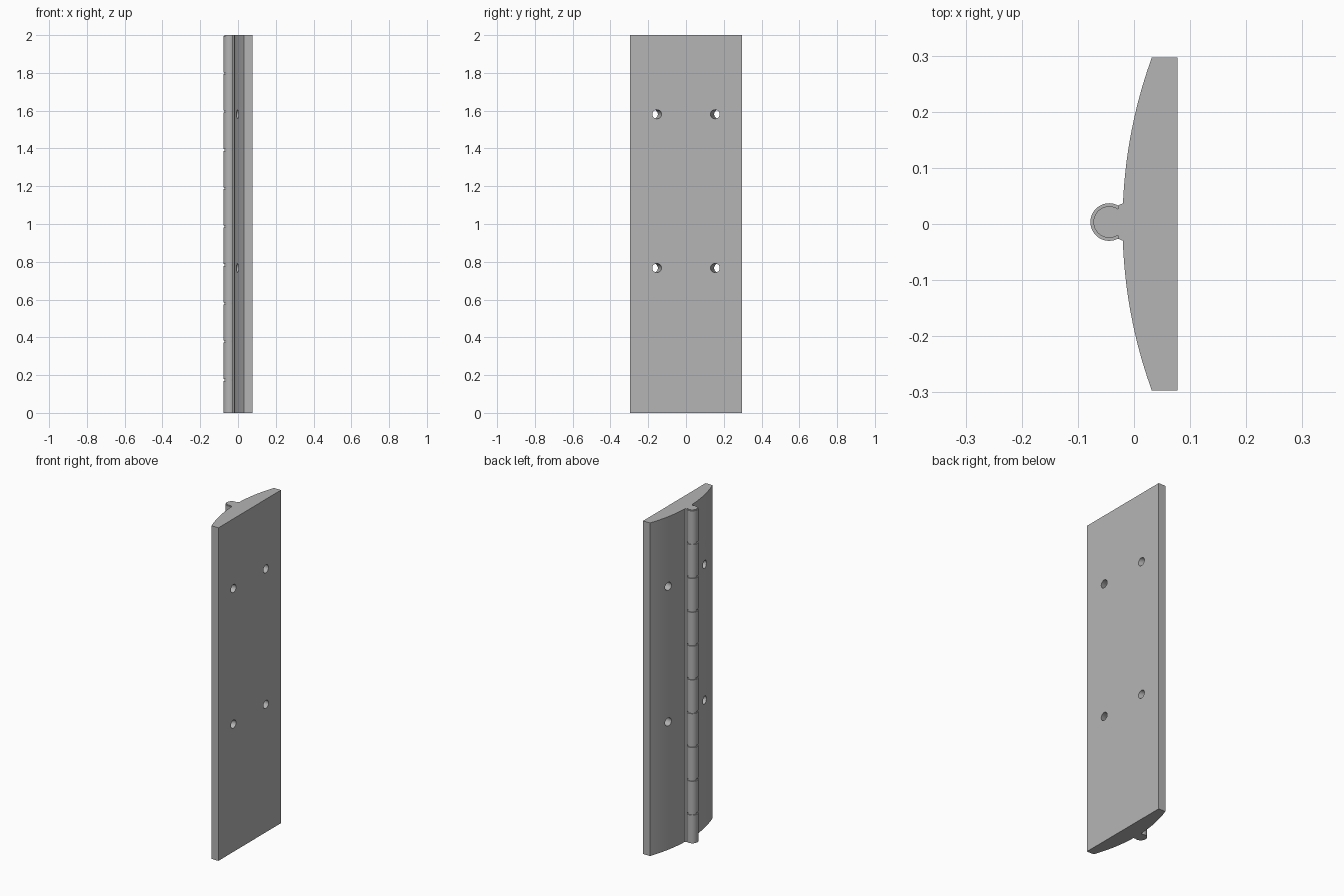
import bpy
import bmesh
from math import acos, asin, atan, cos, pi, sin
from mathutils import Matrix, Vector

if "Cube" in bpy.data.objects:
    bpy.data.objects.remove(bpy.data.objects["Cube"])

HEIGHT = 2.0
HALF_WIDTH = 0.297
BACK_X = 0.0777
EDGE_X = 0.032
NECK_X = -0.0196
BARREL = Vector((-0.0442, 0.0035))
NECK_HALF = 0.0335

grey = bpy.data.materials.new("satin grey")
grey.use_nodes = True
colour = (0.46, 0.46, 0.46, 1)
grey.diffuse_color = colour
grey.node_tree.nodes["Principled BSDF"].inputs["Base Color"].default_value = colour


def make_object(name, bm):
    bmesh.ops.recalc_face_normals(bm, faces=bm.faces)
    mesh = bpy.data.meshes.new(name)
    bm.to_mesh(mesh)
    bm.free()
    mesh.materials.append(grey)
    obj = bpy.data.objects.new(name, mesh)
    bpy.context.collection.objects.link(obj)
    return obj


def loft(name, levels):
    """Skin a stack of (height, outline) rings and cap both ends."""
    bm = bmesh.new()
    rings = [[bm.verts.new((x, y, z)) for x, y in outline] for z, outline in levels]
    for low, high in zip(rings, rings[1:]):
        for i in range(len(low)):
            j = (i + 1) % len(low)
            bm.faces.new((low[i], low[j], high[j], high[i]))
    bm.faces.new(rings[0])
    bm.faces.new(rings[-1])
    bmesh.ops.remove_doubles(bm, verts=bm.verts, dist=1e-5)
    return make_object(name, bm)


def smooth(obj, degrees):
    bpy.ops.object.select_all(action="DESELECT")
    obj.select_set(True)
    bpy.context.view_layer.objects.active = obj
    bpy.ops.object.shade_smooth_by_angle(angle=degrees * pi / 180)


# Plate: flat on one side, shallow arc on the other, flat seat for the barrel
radius, apex = 0.87, -0.0204


def arc(start, end, steps=20):
    ys = [start + (end - start) * i / steps for i in range(steps + 1)]
    return [(apex + radius * (1 - cos(asin(y / radius))), y) for y in ys]


plate_outline = [(BACK_X, -HALF_WIDTH), (BACK_X, HALF_WIDTH)]
plate_outline += arc(HALF_WIDTH, BARREL.y + NECK_HALF)
plate_outline += arc(BARREL.y - NECK_HALF, -HALF_WIDTH)
plate = loft("hinge_plate", [(0, plate_outline), (HEIGHT, plate_outline)])

# Screw holes, splayed outwards towards the curved side
bm = bmesh.new()
splay = atan(0.23)
for z in (0.767, 1.581):
    for side in (-1, 1):
        axis = Vector((-cos(splay), side * sin(splay), 0))
        centre = Vector((BACK_X, side * 0.154, z)) + axis * 0.04
        turn = axis.to_track_quat("Z", "Y").to_matrix().to_4x4()
        bmesh.ops.create_cone(bm, cap_ends=True, segments=32, radius1=0.024,
                              radius2=0.024, depth=0.2,
                              matrix=Matrix.Translation(centre) @ turn)
cutter = make_object("screw_hole_cutter", bm)
cutter.hide_render = True
cut = plate.modifiers.new("screw holes", "BOOLEAN")
cut.operation = "DIFFERENCE"
cut.solver = "EXACT"
cut.object = cutter
bpy.context.view_layer.objects.active = plate
bpy.ops.object.modifier_apply(modifier=cut.name)
bpy.data.objects.remove(cutter)
smooth(plate, 30)


# Barrel: round bead on a short neck, with narrow grooves between knuckles
def barrel_outline(r, steps=36):
    reach, corner = 0.0157, 0.0296
    start = acos(reach / r)
    bead = [(BARREL.x + r * cos(a), BARREL.y + r * sin(a))
            for a in (start + (2 * pi - 2 * start) * i / steps for i in range(steps + 1))]
    x = BARREL.x + reach
    return ([(NECK_X, BARREL.y + NECK_HALF), (x, BARREL.y + corner)] + bead
            + [(x, BARREL.y - corner), (NECK_X, BARREL.y - NECK_HALF)])


full, groove = barrel_outline(0.0335), barrel_outline(0.0281)
levels = [(0, full)]
for k in range(10):
    middle = 0.174 + 0.203 * k
    low, high = middle - 0.005, min(middle + 0.005, HEIGHT)
    levels += [(low, full), (low, groove), (high, groove)]
    if high < HEIGHT:
        levels.append((high, full))
smooth(loft("hinge_barrel", levels), 30)
